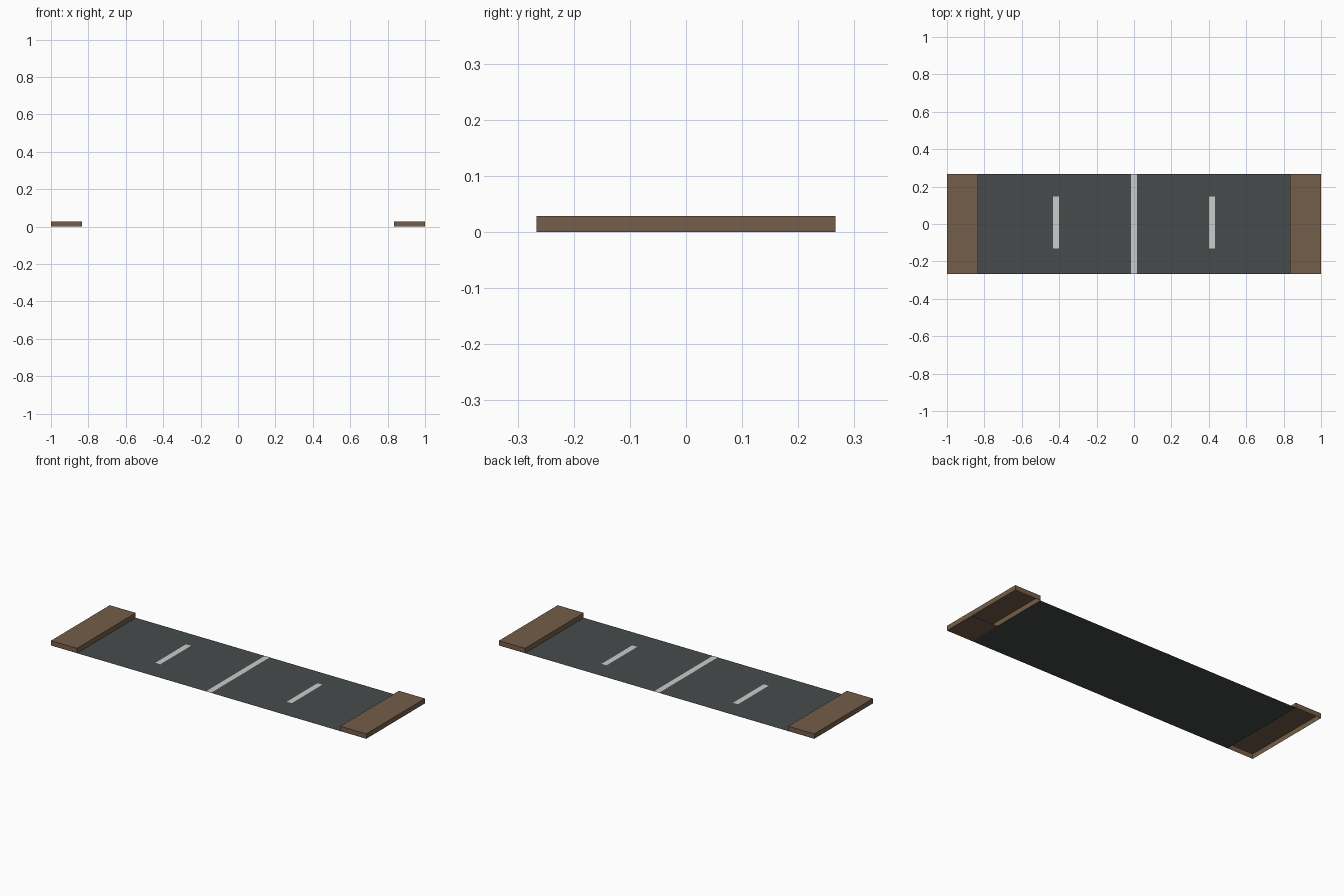
import bpy, bmesh

if "Cube" in bpy.data.objects:
    bpy.data.objects.remove(bpy.data.objects["Cube"])


def material(name, rgb):
    m = bpy.data.materials.new(name)
    m.diffuse_color = (*rgb, 1)
    m.use_nodes = True
    m.node_tree.nodes["Principled BSDF"].inputs["Base Color"].default_value = m.diffuse_color
    return m


BROWN = material("brown_kerb", (0.175, 0.112, 0.067))
ROAD = material("dark_asphalt", (0.061, 0.071, 0.071))
PAINT = material("pale_paint", (0.58, 0.62, 0.61))


def finish(name, bm, mat):
    mesh = bpy.data.meshes.new(name)
    bm.to_mesh(mesh)
    bm.free()
    mesh.materials.append(mat)
    obj = bpy.data.objects.new(name, mesh)
    bpy.context.collection.objects.link(obj)
    return obj


def sheet(name, x0, x1, y0, y1, z, mat):
    bm = bmesh.new()
    bm.faces.new([bm.verts.new((x, y, z))
                  for x, y in ((x0, y0), (x1, y0), (x1, y1), (x0, y1))])
    return finish(name, bm, mat)


def open_box(name, x0, x1, y0, y1, height, mat):
    """Box with no underside."""
    bm = bmesh.new()
    bmesh.ops.create_cube(bm, size=1)
    for v in bm.verts:
        v.co = (x0 if v.co.x < 0 else x1,
                y0 if v.co.y < 0 else y1,
                0 if v.co.z < 0 else height)
    bm.normal_update()
    under = [f for f in bm.faces if f.normal.z < -0.5]
    bmesh.ops.delete(bm, geom=under, context='FACES_ONLY')
    return finish(name, bm, mat)


W = 0.266       # half width
INNER = 0.835   # where the road meets the sidewalks
H = 0.028       # sidewalk height

# Road surface
sheet("road", -INNER, INNER, -W, W, 0.0, ROAD)

# Raised hollow sidewalks
open_box("left_sidewalk", -1, -INNER, -W, W, H, BROWN)
open_box("right_sidewalk", INNER, 1, -W, W, H, BROWN)

# Underside plate closing one end of the right sidewalk
sheet("right_sidewalk_base", INNER, 1, -W, -0.07, 0.0, BROWN)

# Painted lines: full centre line and one short dash per lane
sheet("centre_line", -0.016, 0.016, -W, W, 0.001, PAINT)
for side, x in (("left", -0.417), ("right", 0.417)):
    sheet(side + "_lane_dash", x - 0.016, x + 0.016, -0.131, 0.147, 0.001, PAINT)
